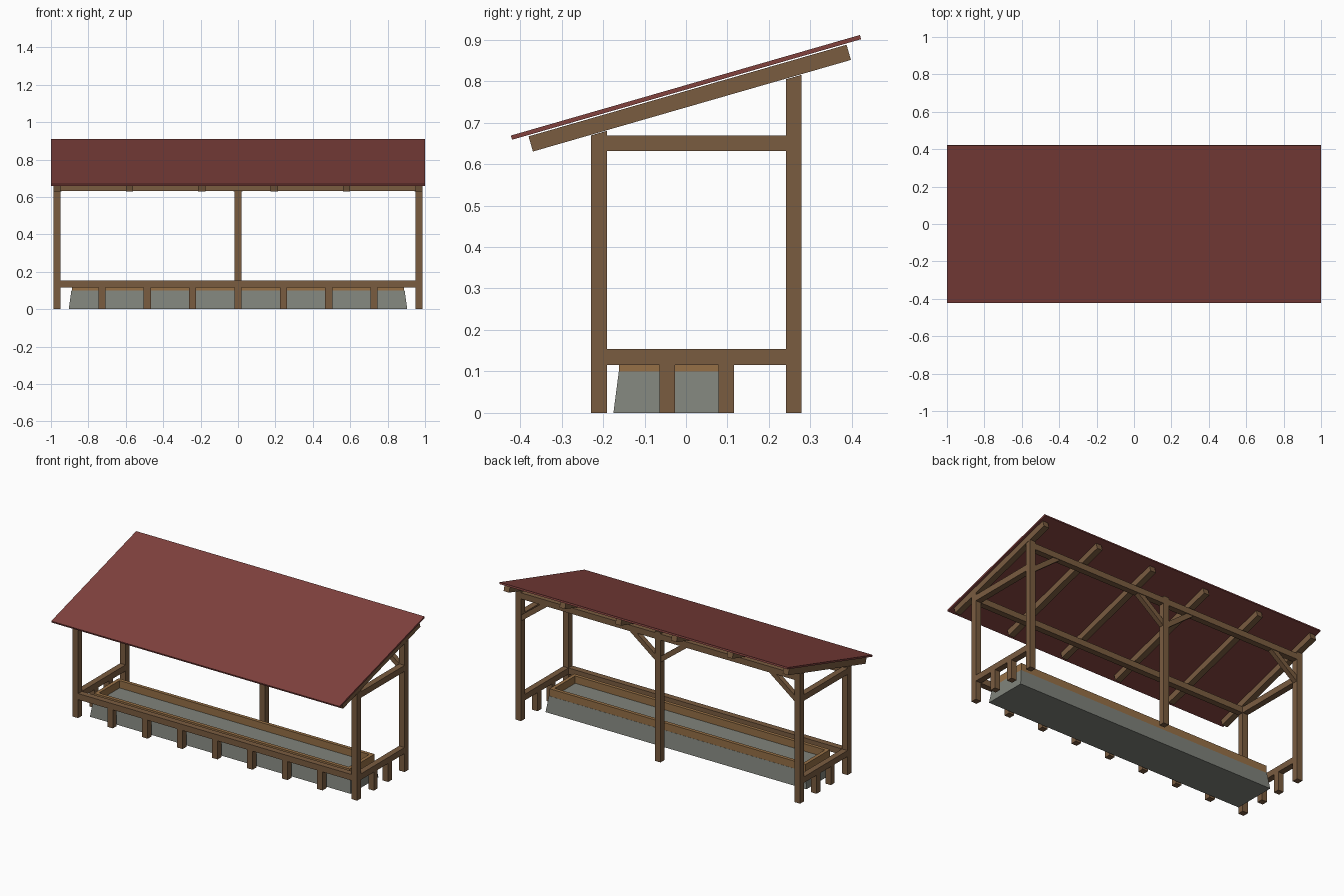
import bpy, bmesh, math
from mathutils import Matrix, Vector

cube = bpy.data.objects.get("Cube")
if cube:
    bpy.data.objects.remove(cube, do_unlink=True)


def material(name, rgb):
    m = bpy.data.materials.new(name)
    m.use_nodes = True
    m.diffuse_color = (*rgb, 1)
    m.node_tree.nodes["Principled BSDF"].inputs["Base Color"].default_value = (*rgb, 1)
    return m


TIMBER = material("brown timber", (0.195, 0.107, 0.051))
BOARD = material("tan board", (0.305, 0.162, 0.061))
CONCRETE = material("grey concrete", (0.216, 0.227, 0.198))
ROOF = material("red roofing", (0.223, 0.054, 0.048))

PITCH = math.radians(16.07)
T = 0.038            # timber thickness
END_X = 0.968        # end frames
FRONT_Y, BACK_Y = -0.21, 0.26
RAIL_Z = 0.135       # low rail centre


def box(name, center, size, mat, rot=None, shape=None):
    """Box at a centre, optionally turned, with an optional vertex edit."""
    bm = bmesh.new()
    bmesh.ops.create_cube(bm, size=1)
    bmesh.ops.scale(bm, vec=size, verts=bm.verts)
    if rot:
        bmesh.ops.rotate(bm, matrix=rot, verts=bm.verts)
    bmesh.ops.translate(bm, vec=center, verts=bm.verts)
    if shape:
        for v in bm.verts:
            shape(v.co)
    mesh = bpy.data.meshes.new(name)
    bm.to_mesh(mesh)
    bm.free()
    mesh.materials.append(mat)
    obj = bpy.data.objects.new(name, mesh)
    bpy.context.collection.objects.link(obj)
    return obj


def rafter_underside(y):
    return 0.735 + y * math.tan(PITCH)


def post(name, x, y):
    """Tall post cut to the roof pitch at its top."""
    def cut(co):
        if co.z > 0.1:
            co.z = rafter_underside(co.y)
    box(name, (x, y, 0.3), (T, T, 0.6), TIMBER, shape=cut)


def short_post(name, x, y):
    top = RAIL_Z - T / 2
    box(name, (x, y, top / 2), (T, T, top), TIMBER)


def brace(name, x, side):
    """Diagonal brace between a back post and the back beam."""
    a, b = Vector((x, BACK_Y, 0.632)), Vector((x + side * 0.2, BACK_Y, 0.785))
    d = b - a
    turn = Matrix.Rotation(-math.atan2(d.z, d.x), 3, 'Y')
    box(name, (a + b) / 2, (d.length, T * 0.8, T * 0.8), TIMBER, rot=turn)


# End frames: posts, low and high rails, short legs under the low rail
span, mid = BACK_Y - FRONT_Y - T, (BACK_Y + FRONT_Y) / 2
for side, label in ((-1, "right"), (1, "left")):
    x = side * END_X
    post(f"{label}_front_post", x, FRONT_Y)
    post(f"{label}_back_post", x, BACK_Y)
    for z, level in ((RAIL_Z, "low"), (0.65, "high")):
        box(f"{label}_{level}_side_rail", (x, mid, z), (T, span, T), TIMBER)
    for y, where in ((-0.045, "front"), (0.097, "back")):
        short_post(f"{label}_{where}_side_leg", x, y)
    brace(f"{label}_corner_brace", x, -side)
    brace(f"{label}_middle_brace", 0, side)
post("middle_back_post", 0, BACK_Y)

# Long members
inner = 2 * END_X - T
box("front_low_rail", (0, FRONT_Y, RAIL_Z), (inner, T, T), TIMBER)
for y, label in ((FRONT_Y, "front"), (BACK_Y, "back")):
    z = rafter_underside(y - T / 2) - T / 2
    box(f"{label}_roof_beam", (0, y, z), (inner, T, T), TIMBER)
for i in range(-3, 4):
    short_post(f"front_leg_{i + 4}", i * 0.2425, FRONT_Y)

# Roof: rafters under a thin sloping sheet
tilt = Matrix.Rotation(PITCH, 3, 'X')
for i in range(6):
    x = -END_X + i * END_X * 2 / 5
    box(f"rafter_{i + 1}", (x, 0.009, 0.759), (T, 0.798, T), TIMBER, rot=tilt)
box("roof_sheet", (0, 0, 0.785), (2, 0.876, 0.0105), ROOF, rot=tilt)

# Trough: tapered concrete body with a board frame on its rim
TROUGH_Y, TOP = -0.038, 0.1


def taper(co):
    if co.z > TOP / 2:
        co.x -= math.copysign(0.014, co.x)
        co.y -= math.copysign(0.013, co.y - TROUGH_Y)


box("trough_body", (0, TROUGH_Y, TOP / 2), (1.81, 0.274, TOP), CONCRETE, shape=taper)
RIM_X, RIM_Y, W, H = 0.888, 0.123, 0.022, 0.046
for s, long_name, end_name in ((-1, "front", "right"), (1, "back", "left")):
    box(f"{long_name}_rim_board", (0, TROUGH_Y + s * (RIM_Y - W / 2), TOP + H / 2),
        (2 * RIM_X, W, H), BOARD)
    box(f"{end_name}_rim_board", (s * (RIM_X - W / 2), TROUGH_Y, TOP + H / 2),
        (W, 2 * (RIM_Y - W), H), BOARD)
